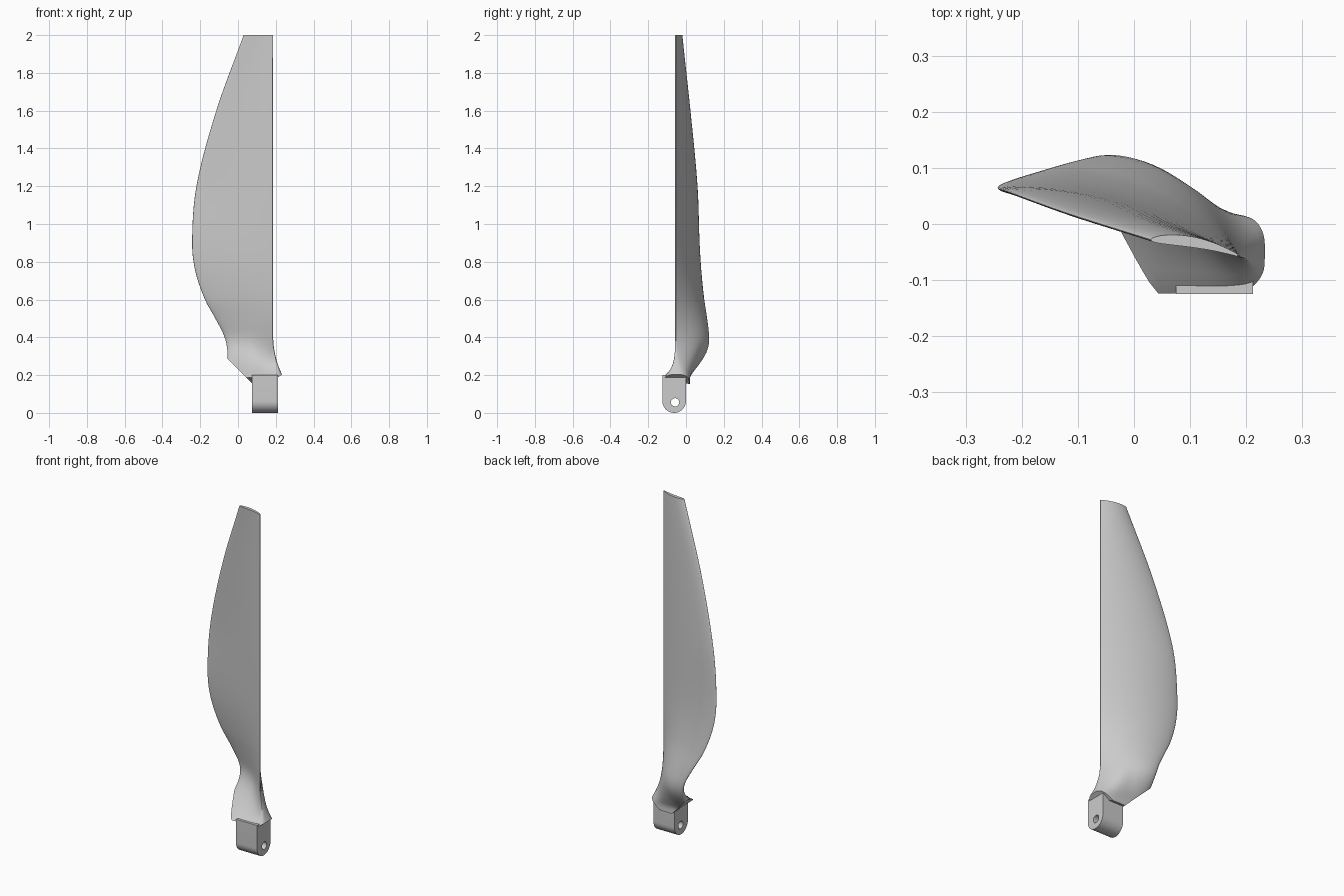
import bpy, bmesh, math
from mathutils import Vector

cube = bpy.data.objects.get("Cube")
if cube:
    bpy.data.objects.remove(cube, do_unlink=True)

grey = bpy.data.materials.new("satin grey")
grey.use_nodes = True
COLOR = (0.6, 0.6, 0.6, 1)
grey.diffuse_color = COLOR
grey.node_tree.nodes["Principled BSDF"].inputs["Base Color"].default_value = COLOR

# Blade stations: height, leading edge x and y, thickness, camber
STATIONS = [
    (0.10, -0.05, 0.10, 0.06, 0.03), (0.30, -0.052, 0.122, 0.05, 0.03),
    (0.40, -0.07, 0.118, 0.042, 0.03), (0.50, -0.12, 0.106, 0.036, 0.03),
    (0.60, -0.175, 0.09, 0.032, 0.03), (0.75, -0.226, 0.074, 0.03, 0.028),
    (0.90, -0.243, 0.065, 0.028, 0.026), (1.20, -0.22, 0.056, 0.025, 0.02),
    (1.60, -0.115, 0.018, 0.022, 0.014), (2.00, 0.03, -0.028, 0.018, 0.009),
]
TRAILING = Vector((0.185, -0.056))
SIDES, RINGS = 56, 64


def station(z):
    """Smoothly interpolate the station table at height z."""
    i = max(k for k in range(len(STATIONS) - 1) if STATIONS[k][0] <= z)
    a, b = STATIONS[i], STATIONS[i + 1]
    before, after = STATIONS[max(i - 1, 0)], STATIONS[min(i + 2, len(STATIONS) - 1)]
    span = b[0] - a[0]
    t = (z - a[0]) / span
    out = []
    for k in range(1, 5):
        ma = (b[k] - before[k]) / (b[0] - before[0]) * span
        mb = (after[k] - a[k]) / (after[0] - a[0]) * span
        d = b[k] - a[k]
        out.append(a[k] + t * (ma + t * (3 * d - 2 * ma - mb + t * (ma + mb - 2 * d))))
    return out


def section_point(z, angle):
    """Airfoil outline that swells into a rounded block at the root."""
    x, y, thick, camber = station(z)
    lead = Vector((x, y))
    chord = TRAILING - lead
    normal = Vector((-chord.y, chord.x)).normalized()
    c, s = math.cos(angle), math.sin(angle)
    t = (1 + c) / 2
    half = thick / 2 * 2.6 * math.sqrt(t) * (1 - t) + 0.002 * t
    side = 1 if s > 0 else -1
    if abs(s) < 1e-6:
        side = 0
    foil = lead + chord * t + normal * (camber * 4 * t * (1 - t) + side * half)
    power = 0.55
    block = Vector((0.09 + 0.15 * math.copysign(abs(c) ** power, c),
                    -0.052 + 0.073 * math.copysign(abs(s) ** power, s)))
    w = min(1, max(0, (0.42 - z) / 0.23)) ** 2.2
    p = foil.lerp(block, w)
    return (p.x, p.y, z)


def finish(obj):
    obj.data.materials.clear()
    obj.data.materials.append(grey)
    bpy.ops.object.select_all(action='DESELECT')
    obj.select_set(True)
    bpy.context.view_layer.objects.active = obj
    bpy.ops.object.shade_smooth_by_angle(angle=math.radians(35))


# Blade loft, with rings packed closer together near the root
bm = bmesh.new()
rings = []
for r in range(RINGS):
    z = 0.10 + 1.9 * (r / (RINGS - 1)) ** 1.5
    rings.append([bm.verts.new(section_point(z, math.tau * k / SIDES)) for k in range(SIDES)])
for low, high in zip(rings, rings[1:]):
    for k in range(SIDES):
        n = (k + 1) % SIDES
        bm.faces.new((low[k], low[n], high[n], high[k]))
bm.faces.new(rings[-1])
bm.faces.new(rings[0][::-1])

# Root cuts: slanted underside, ledge above the lug, bevelled outer lip
CUTS = [((0.0, 0.0, 0.23), (1, 0, 1)),
        ((0.0, -0.125, 0.187), (0, 0.24, 1)),
        ((0.21, 0.0, 0.187), (-0.7, 0, 1))]
for point, normal in CUTS:
    cut = bmesh.ops.bisect_plane(bm, geom=bm.verts[:] + bm.edges[:] + bm.faces[:],
                                 plane_co=point, plane_no=normal, clear_inner=True)
    edges = [e for e in cut["geom_cut"] if isinstance(e, bmesh.types.BMEdge)]
    bmesh.ops.holes_fill(bm, edges=edges, sides=0)
bmesh.ops.recalc_face_normals(bm, faces=bm.faces[:])
mesh = bpy.data.meshes.new("blade")
bm.to_mesh(mesh)
bm.free()
blade = bpy.data.objects.new("blade", mesh)
bpy.context.collection.objects.link(blade)
finish(blade)

# Hinge lug: rounded profile with a pin hole, extruded across
R, PIN_Y, TOP = 0.0625, -0.0625, 0.2
arc = [math.pi * (1 + k / 24) for k in range(25)]
outline = [(PIN_Y + R * math.cos(a), R + R * math.sin(a)) for a in arc]
outline += [(PIN_Y + R, TOP), (PIN_Y - R, TOP)]
hole = [(-0.058 + 0.022 * math.cos(math.tau * k / 24),
         0.056 + 0.022 * math.sin(math.tau * k / 24)) for k in range(24)]
curve = bpy.data.curves.new("hinge_lug", 'CURVE')
curve.dimensions = '2D'
curve.fill_mode = 'BOTH'
curve.extrude = 0.0685
for loop in (outline, hole):
    spline = curve.splines.new('POLY')
    spline.points.add(len(loop) - 1)
    for p, (u, v) in zip(spline.points, loop):
        p.co = (u, v, 0, 1)
    spline.use_cyclic_u = True
lug = bpy.data.objects.new("hinge_lug", curve)
lug.location = (0.1435, 0, 0)
lug.rotation_euler = (math.pi / 2, 0, math.pi / 2)
bpy.context.collection.objects.link(lug)
bpy.ops.object.select_all(action='DESELECT')
lug.select_set(True)
bpy.context.view_layer.objects.active = lug
bpy.ops.object.convert(target='MESH')
lug = bpy.context.view_layer.objects.active
bm = bmesh.new()
bm.from_mesh(lug.data)
bmesh.ops.remove_doubles(bm, verts=bm.verts[:], dist=0.0001)
bmesh.ops.recalc_face_normals(bm, faces=bm.faces[:])
bm.to_mesh(lug.data)
bm.free()
finish(lug)
